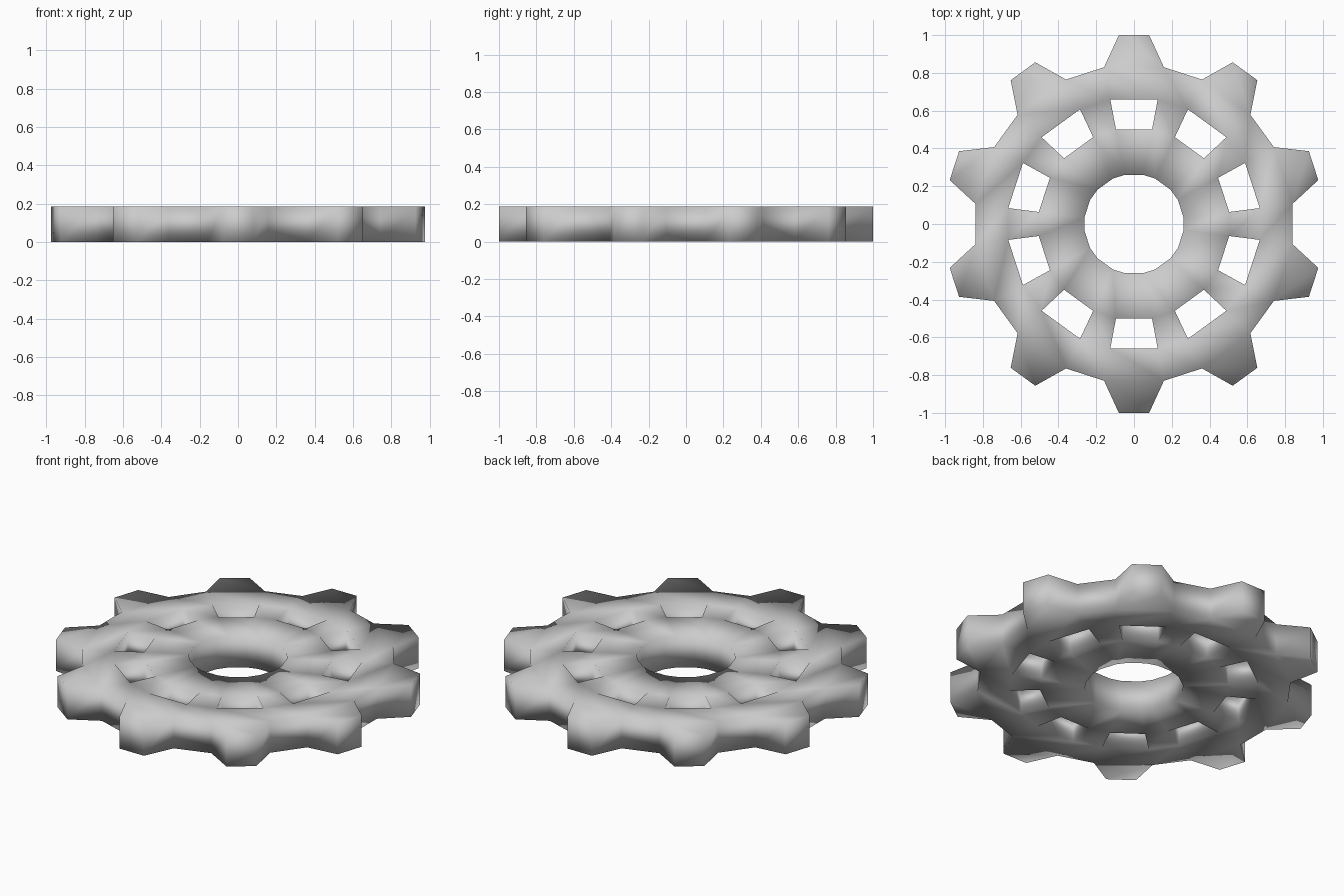
import bpy, bmesh
from math import sin, cos, radians

if "Cube" in bpy.data.objects:
    bpy.data.objects.remove(bpy.data.objects["Cube"])

TEETH, HEIGHT = 10, 0.187
STEP = 360 / TEETH
HALF = 10.8                                # half angle of a tooth sector at the rings
RADII = [0.265, 0.508, 0.671, 0.845]       # bore, window inner, window outer, tooth root
TIP_RADIUS, TIP_HALF = 1.003, 4.6

bm = bmesh.new()


def vert(r, deg):
    a = radians(deg)
    return bm.verts.new((r * cos(a), r * sin(a), 0))


# Concentric rings, two points per tooth, plus the tooth tips
angles = [90 + STEP * i + s * HALF for i in range(TEETH) for s in (-1, 1)]
rings = [[vert(r, a) for a in angles] for r in RADII]
tips = [vert(TIP_RADIUS, 90 + STEP * i + s * TIP_HALF) for i in range(TEETH) for s in (-1, 1)]

# Hub, spokes and rim; the middle band is left open behind every tooth
n = len(angles)
for band in range(3):
    for i in range(n):
        if band == 1 and i % 2 == 0:
            continue
        j = (i + 1) % n
        a, b = rings[band], rings[band + 1]
        bm.faces.new((a[i], b[i], b[j], a[j]))

# Tapered teeth
for i in range(0, n, 2):
    root = rings[3]
    bm.faces.new((root[i], tips[i], tips[i + 1], root[i + 1]))

# Thickness
ext = bmesh.ops.extrude_face_region(bm, geom=bm.faces[:], use_keep_orig=True)
top = [g for g in ext["geom"] if isinstance(g, bmesh.types.BMVert)]
bmesh.ops.translate(bm, verts=top, vec=(0, 0, HEIGHT))
bmesh.ops.recalc_face_normals(bm, faces=bm.faces[:])
for f in bm.faces:
    f.smooth = True

mesh = bpy.data.meshes.new("gear_wheel")
bm.to_mesh(mesh)
bm.free()
gear = bpy.data.objects.new("gear_wheel", mesh)
bpy.context.collection.objects.link(gear)
